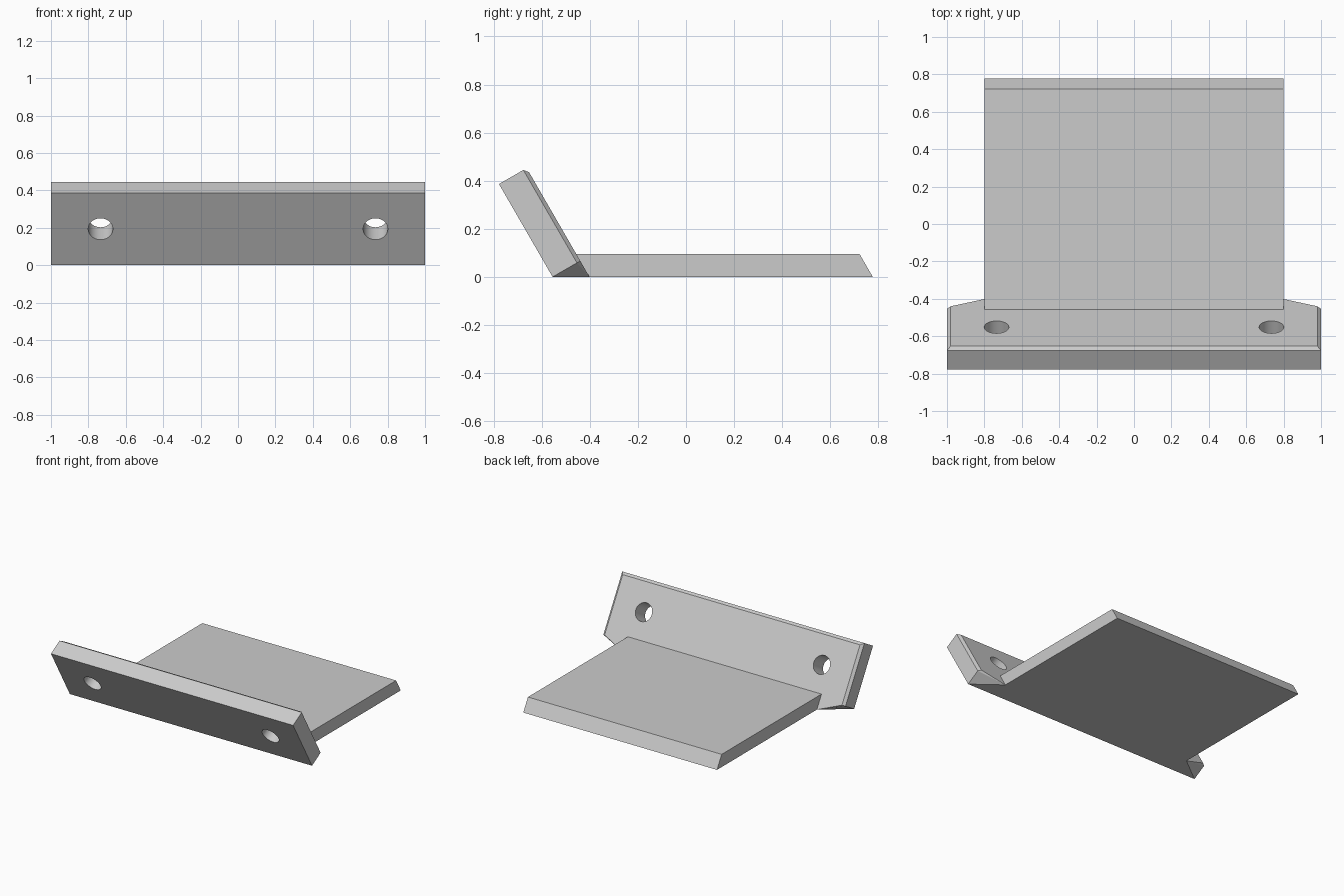
import bpy, bmesh, math
from mathutils import Vector, Matrix

cube = bpy.data.objects.get("Cube")
if cube:
    bpy.data.objects.remove(cube, do_unlink=True)

grey = bpy.data.materials.new("light grey")
grey.use_nodes = True
grey.diffuse_color = (0.6, 0.6, 0.6, 1)
grey.node_tree.nodes["Principled BSDF"].inputs["Base Color"].default_value = (0.6, 0.6, 0.6, 1)

# Tilted frame of the flange: "up" runs along the plate, "across" through it
FOOT = Vector((0, -0.555, 0))
TILT = math.radians(30)
UP = Vector((0, -math.sin(TILT), math.cos(TILT)))
ACROSS = Vector((0, math.cos(TILT), math.sin(TILT)))
HEIGHT, THICK, BEVEL = 0.446, 0.133, 0.02
HALF_SLAB = 0.8


def on_flange(x, up, across):
    return FOOT + Vector((x, 0, 0)) + UP * up + ACROSS * across


def add_object(name, bm):
    mesh = bpy.data.meshes.new(name)
    bmesh.ops.recalc_face_normals(bm, faces=bm.faces)
    bm.to_mesh(mesh)
    bm.free()
    mesh.materials.append(grey)
    obj = bpy.data.objects.new(name, mesh)
    bpy.context.collection.objects.link(obj)
    return obj


def hull(name, points):
    bm = bmesh.new()
    for p in points:
        bm.verts.new(p)
    bmesh.ops.convex_hull(bm, input=bm.verts)
    bmesh.ops.dissolve_limit(bm, angle_limit=0.002, verts=bm.verts, edges=bm.edges)
    return add_object(name, bm)


def combine(target, tool, operation):
    mod = target.modifiers.new(operation, 'BOOLEAN')
    mod.operation, mod.solver, mod.object = operation, 'EXACT', tool
    bpy.context.view_layer.objects.active = target
    bpy.ops.object.modifier_apply(modifier=mod.name)
    bpy.data.objects.remove(tool, do_unlink=True)


# Flange: bevelled plate whose lower edge tapers out to meet the slab
toe = -THICK * math.tan(TILT)
points = []
for side in (-1, 1):
    points += [
        on_flange(side, 0, 0),
        on_flange(side, HEIGHT, 0),
        on_flange(side, HEIGHT, THICK - 0.016),
        on_flange(side, 0, THICK - 0.016),
        on_flange(side * (1 - BEVEL), HEIGHT - BEVEL, THICK),
        on_flange(side * (1 - BEVEL), 0, THICK),
        on_flange(side * HALF_SLAB, toe, THICK),
    ]
bracket = hull("bracket", points)

# Base slab with a sloping rear edge
profile = [(-0.48, 0), (-0.48, 0.095), (0.722, 0.095), (0.777, 0)]
slab = hull("slab", [(x, y, z) for x in (-HALF_SLAB, HALF_SLAB) for y, z in profile])
combine(bracket, slab, 'UNION')

# Two round bolt holes through the flange
for side in (-1, 1):
    bm = bmesh.new()
    place = Matrix.Translation(on_flange(side * 0.735, HEIGHT / 2, THICK / 2))
    turn = ACROSS.to_track_quat('Z', 'Y').to_matrix().to_4x4()
    bmesh.ops.create_cone(bm, cap_ends=True, segments=48, radius1=0.066,
                          radius2=0.066, depth=0.3, matrix=place @ turn)
    cutter = add_object("hole_cutter", bm)
    cutter.hide_render = True
    combine(bracket, cutter, 'DIFFERENCE')

# Smooth the hole walls, keep every other edge crisp
bpy.ops.object.select_all(action='DESELECT')
bracket.select_set(True)
bpy.context.view_layer.objects.active = bracket
bpy.ops.object.shade_smooth_by_angle(angle=math.radians(12))
